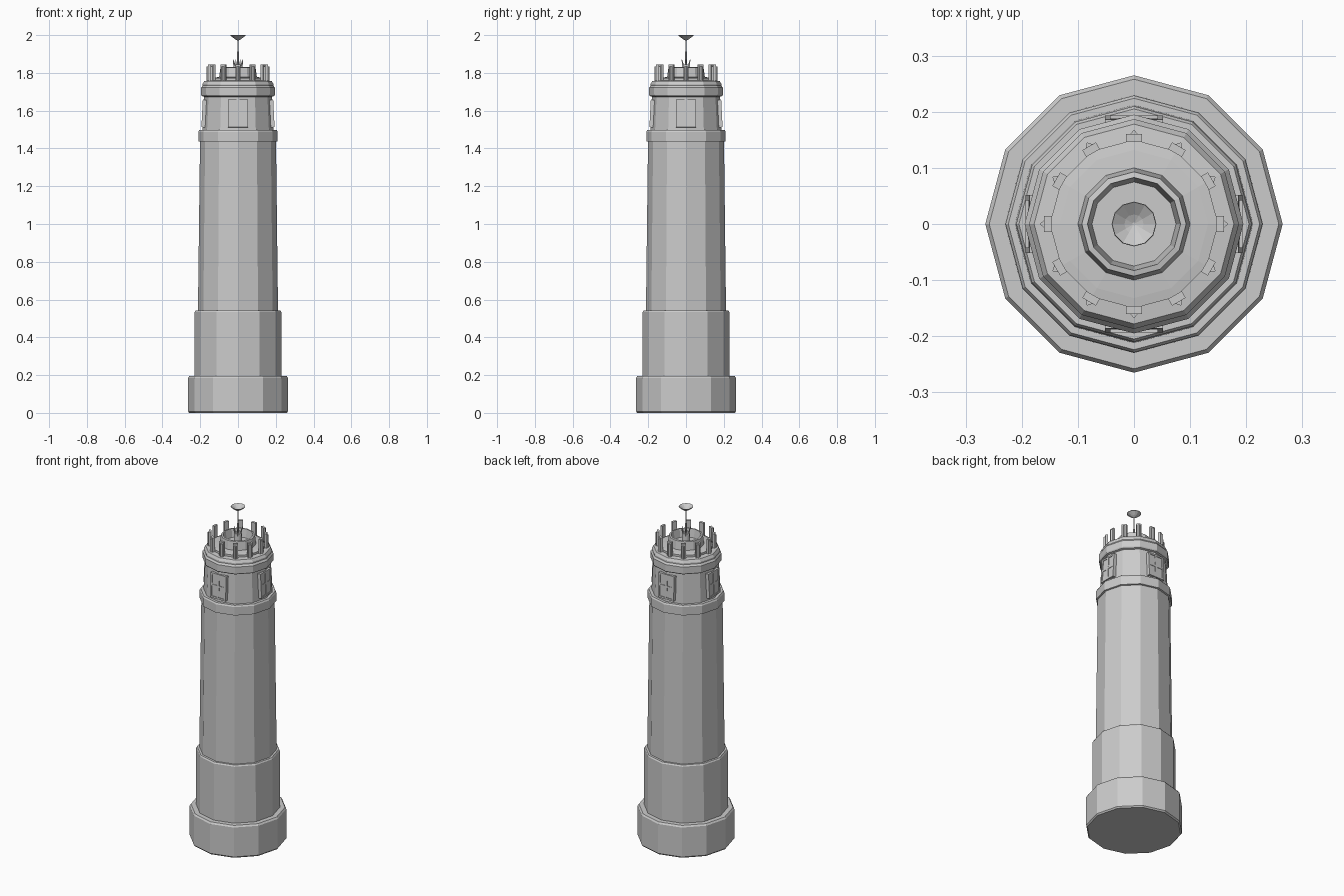
import bpy, bmesh
from math import pi, cos, sin
from mathutils import Matrix

if "Cube" in bpy.data.objects:
    bpy.data.objects.remove(bpy.data.objects["Cube"])


def finish(name, bm):
    bmesh.ops.recalc_face_normals(bm, faces=bm.faces[:])
    me = bpy.data.meshes.new(name)
    bm.to_mesh(me)
    bm.free()
    ob = bpy.data.objects.new(name, me)
    bpy.context.collection.objects.link(ob)
    return ob


def lathe(name, profile, sides=12):
    """Revolve (radius, z) points into a faceted solid, capping both ends."""
    bm = bmesh.new()
    rings = [[bm.verts.new((r * cos(2 * pi * i / sides), r * sin(2 * pi * i / sides), z))
              for i in range(sides)] for r, z in profile]
    for a, b in zip(rings, rings[1:]):
        for i in range(sides):
            j = (i + 1) % sides
            bm.faces.new((a[i], a[j], b[j], b[i]))
    bm.faces.new(rings[0])
    bm.faces.new(rings[-1])
    return finish(name, bm)


def box(bm, lo, hi, mat):
    """Axis box from lo to hi, moved by mat."""
    size = [h - l for l, h in zip(lo, hi)]
    mid = [(h + l) / 2 for l, h in zip(lo, hi)]
    bmesh.ops.create_cube(bm, size=1, matrix=mat @ Matrix.Translation(mid) @ Matrix.Diagonal((*size, 1)))


# Stepped base and tapering shaft
lathe("plinth", [(0.258, 0), (0.265, 0.008), (0.265, 0.185), (0.258, 0.195), (0.22, 0.195)])
lathe("lower_stage", [(0.23, 0.19), (0.229, 0.535), (0.224, 0.543), (0.2, 0.543)])
lathe("shaft", [(0.212, 0.54), (0.201, 1.44)])
lathe("lower_collar", [(0.195, 1.434), (0.21, 1.438), (0.21, 1.488), (0.205, 1.497), (0.18, 1.497)])
lathe("window_drum", [(0.189, 1.49), (0.179, 1.69)])

# Upper collar and stepped roof with a central well
lathe("upper_collar", [(0.175, 1.672), (0.191, 1.677), (0.195, 1.684), (0.195, 1.722), (0.187, 1.733),
                       (0.187, 1.742), (0.178, 1.757), (0.15, 1.76)])
lathe("roof_well", [(0.15, 1.75), (0.15, 1.772), (0.132, 1.775), (0.1, 1.778), (0.093, 1.828),
                    (0.083, 1.83), (0.075, 1.78)])

# Four tilted windows, each a pane plate with a frame and cross bars
bm = bmesh.new()
for k in range(4):
    m = (Matrix.Rotation(k * pi / 2, 4, 'Z') @ Matrix.Translation((0.183, 0, 1.585))
         @ Matrix.Rotation(-0.05, 4, 'Y'))
    w, h, t = 0.052, 0.073, 0.01
    box(bm, (-0.025, -w, -h), (0.003, w, h), m)
    for s in (-1, 1):
        y, z = s * (w - t / 2), s * (h - t / 2)
        box(bm, (-0.02, y - t / 2, -h), (0.007, y + t / 2, h), m)
        box(bm, (-0.02, -w + t, z - t / 2), (0.007, w - t, z + t / 2), m)
    box(bm, (-0.01, -0.006, -h + t), (0.006, 0.006, h - t), m)
    box(bm, (-0.01, -w + t, -0.006), (0.006, w - t, 0.006), m)
finish("windows", bm)

# Twelve merlons, each with a pointed outer rib
bm = bmesh.new()
for k in range(12):
    m = Matrix.Rotation(k * pi / 6, 4, 'Z')
    box(bm, (0.146, -0.014, 1.755), (0.160, 0.014, 1.845), m)
    tri = [(0.159, -0.008), (0.168, 0), (0.159, 0.008)]
    lo = [bm.verts.new(m @ Matrix.Translation((x, y, 1.755)).translation) for x, y in tri]
    hi = [bm.verts.new(m @ Matrix.Translation((x, y, 1.835)).translation) for x, y in tri]
    bm.faces.new(lo)
    bm.faces.new(hi)
    for i in range(3):
        j = (i + 1) % 3
        bm.faces.new((lo[i], lo[j], hi[j], hi[i]))
finish("merlons", bm)

# Central post ringed by spikes, then the mast and dish
lathe("post", [(0.024, 1.775), (0.02, 1.84), (0.015, 1.845)])
bm = bmesh.new()
for k in range(6):
    m = (Matrix.Rotation(k * pi / 3, 4, 'Z') @ Matrix.Translation((0.021, 0, 1.85))
         @ Matrix.Rotation(0.2, 4, 'Y'))
    bmesh.ops.create_cone(bm, segments=4, radius1=0.008, radius2=0.001, depth=0.045,
                          cap_ends=True, matrix=m)
finish("post_spikes", bm)
lathe("mast", [(0.005, 1.84), (0.003, 1.98)], 8)
lathe("dish", [(0.004, 1.972), (0.018, 1.98), (0.04, 1.997), (0.039, 2.0), (0.017, 1.985), (0.003, 1.979)])
